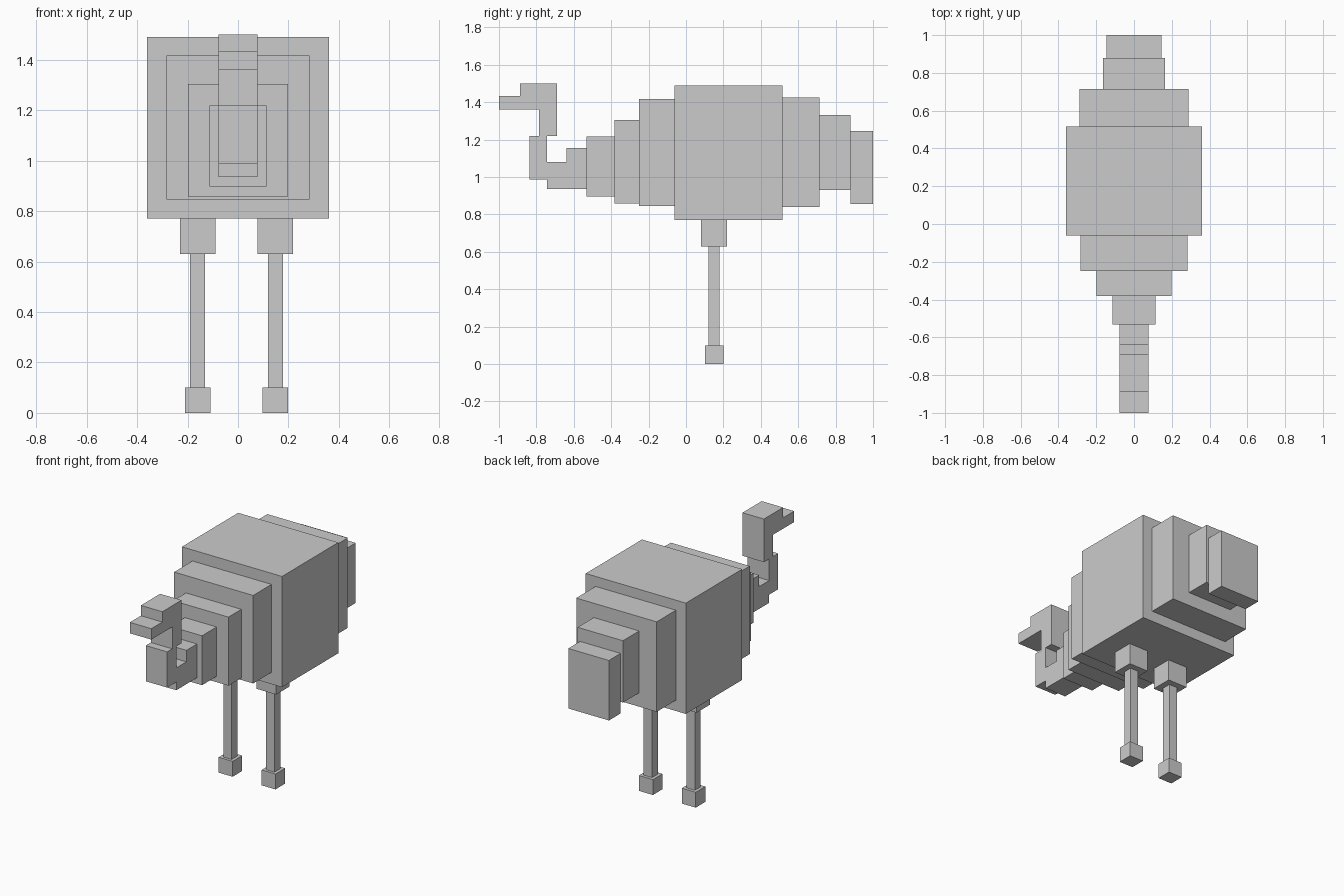
import bpy
import bmesh
from mathutils import Matrix, Vector

if "Cube" in bpy.data.objects:
    bpy.data.objects.remove(bpy.data.objects["Cube"])


def box(name, x, y, z):
    """Axis-aligned box from (min, max) pairs."""
    bm = bmesh.new()
    size = [b - a for a, b in (x, y, z)]
    mid = Vector([(a + b) / 2 for a, b in (x, y, z)])
    bmesh.ops.create_cube(bm, size=1, matrix=Matrix.Diagonal((*size, 1)))
    mesh = bpy.data.meshes.new(name)
    bm.to_mesh(mesh)
    bm.free()
    obj = bpy.data.objects.new(name, mesh)
    obj.location = mid
    bpy.context.collection.objects.link(obj)
    return obj


# Torso, chest, neck, head and tail blocks: half width, y range, z range
blocks = [
    ("body", 0.36, (-0.062, 0.516), (0.77, 1.49)),
    ("chest_rear", 0.284, (-0.25, -0.062), (0.846, 1.418)),
    ("chest_front", 0.199, (-0.382, -0.25), (0.859, 1.305)),
    ("neck_base", 0.114, (-0.532, -0.382), (0.897, 1.218)),
    ("neck_lower", 0.077, (-0.64, -0.532), (0.935, 1.155)),
    ("neck_bend", 0.077, (-0.743, -0.64), (0.935, 1.08)),
    ("neck_upright", 0.077, (-0.837, -0.743), (0.988, 1.22)),
    ("neck_upper", 0.077, (-0.785, -0.69), (1.22, 1.362)),
    ("head", 0.077, (-0.887, -0.69), (1.362, 1.5)),
    ("beak", 0.077, (-1.0, -0.887), (1.362, 1.433)),
    ("rump", 0.289, (0.516, 0.714), (0.84, 1.425)),
    ("tail_base", 0.163, (0.714, 0.88), (0.93, 1.332)),
    ("tail_tip", 0.146, (0.88, 1.0), (0.855, 1.245)),
]
for name, half, y, z in blocks:
    box(name, (-half, half), y, z)

# Two legs, each a thigh, a thin shank and a foot
for side, cx in (("right", -0.16), ("left", 0.148)):
    for part, half, y, z in (
        ("thigh", 0.07, (0.08, 0.22), (0.63, 0.77)),
        ("shank", 0.03, (0.12, 0.18), (0.10, 0.63)),
        ("foot", 0.05, (0.102, 0.2), (0.0, 0.10)),
    ):
        box(f"{side}_{part}", (cx - half, cx + half), y, z)
